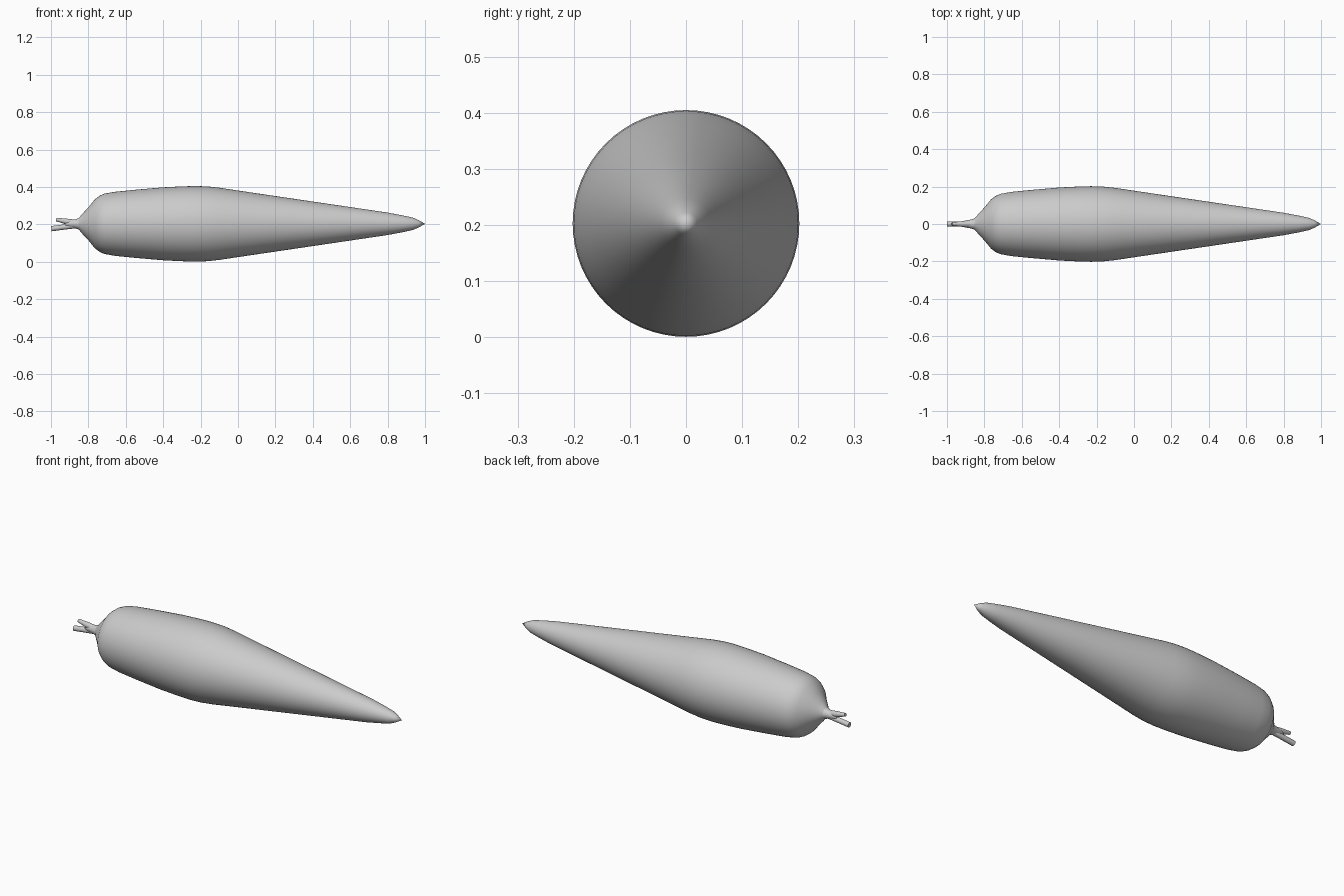
import bpy
import bmesh
import math
from mathutils import Matrix, Vector

cube = bpy.data.objects.get("Cube")
if cube:
    bpy.data.objects.remove(cube, do_unlink=True)

AXIS_Z = 0.203

grey = bpy.data.materials.new("plain grey")
grey.use_nodes = True
grey.diffuse_color = (0.6, 0.6, 0.6, 1)
grey.node_tree.nodes["Principled BSDF"].inputs["Base Color"].default_value = grey.diffuse_color


def loft(name, rings, sides):
    """Skin circles given as (centre, radius, tilt about y); radius 0 makes a point."""
    bm = bmesh.new()
    loops = []
    for centre, radius, tilt in rings:
        turn = Matrix.Rotation(tilt, 3, "Y")
        count = sides if radius > 0 else 1
        angles = [math.tau * i / sides for i in range(count)]
        loops.append([bm.verts.new(Vector(centre) + turn @ Vector(
            (0, radius * math.cos(a), radius * math.sin(a)))) for a in angles])
    for a, b in zip(loops, loops[1:]):
        for i in range(sides):
            j = (i + 1) % sides
            if len(b) == 1:
                bm.faces.new((a[i], a[j], b[0]))
            else:
                bm.faces.new((a[i], a[j], b[j], b[i]))
    for ring in (loops[0], loops[-1]):
        if len(ring) > 1:
            bm.faces.new(ring)
    bmesh.ops.recalc_face_normals(bm, faces=bm.faces)
    mesh = bpy.data.meshes.new(name)
    bm.to_mesh(mesh)
    bm.free()
    mesh.materials.append(grey)
    obj = bpy.data.objects.new(name, mesh)
    bpy.context.collection.objects.link(obj)
    bpy.ops.object.select_all(action="DESELECT")
    obj.select_set(True)
    bpy.context.view_layer.objects.active = obj
    bpy.ops.object.shade_smooth_by_angle(angle=math.radians(50))
    return obj


# Tapered root: (x, radius) from the crown to the tip
profile = [(-0.865, 0.022), (-0.85, 0.032), (-0.83, 0.056), (-0.8, 0.088),
           (-0.765, 0.131), (-0.74, 0.15), (-0.715, 0.161), (-0.66, 0.171),
           (-0.55, 0.182), (-0.4, 0.195), (-0.3, 0.2), (-0.23, 0.202),
           (-0.165, 0.2), (-0.1, 0.193), (0, 0.178), (0.4, 0.119),
           (0.8, 0.06), (0.88, 0.045), (0.935, 0.033), (0.965, 0.02), (1, 0)]
loft("root_body", [((x, 0, AXIS_Z), r, 0) for x, r in profile], 64)

# Forked stalk: a flared neck with two cut stems
loft("stalk_neck", [((-0.85, 0, 0.203), 0.031, 0), ((-0.87, 0, 0.203), 0.024, 0),
                    ((-0.9, 0, 0.203), 0.019, 0), ((-0.925, 0, 0.2), 0.011, 0)], 24)
loft("upper_stem", [((-0.86, 0, 0.208), 0.016, 0.05), ((-0.92, 0, 0.216), 0.015, 0.12),
                    ((-0.973, 0, 0.226), 0.009, 0.2)], 16)
loft("lower_stem", [((-0.86, 0, 0.196), 0.016, -0.1), ((-0.92, 0, 0.187), 0.014, -0.13),
                    ((-0.998, 0, 0.177), 0.014, -0.13)], 16)
